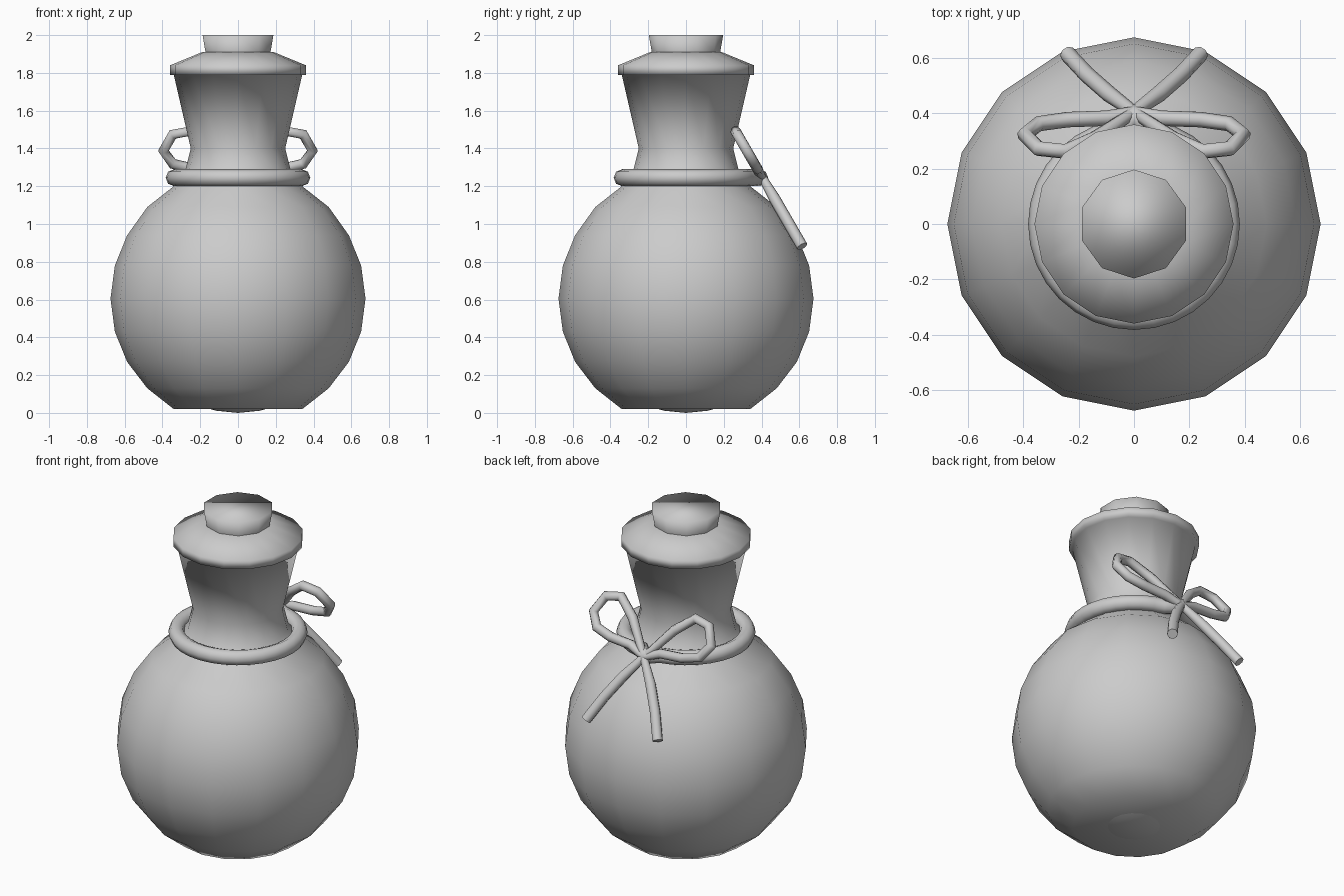
import bpy, bmesh, math

if "Cube" in bpy.data.objects:
    bpy.data.objects.remove(bpy.data.objects["Cube"])


def finish(name, bm):
    bmesh.ops.recalc_face_normals(bm, faces=bm.faces)
    for f in bm.faces:
        f.smooth = True
    me = bpy.data.meshes.new(name)
    bm.to_mesh(me)
    bm.free()
    ob = bpy.data.objects.new(name, me)
    bpy.context.collection.objects.link(ob)
    return ob


def lathe(name, profile, sides):
    """Revolve (radius, z) points, one vertex column on the y axis, capped ends."""
    bm = bmesh.new()
    rings = []
    for r, z in profile:
        rings.append([bm.verts.new((r * math.sin(2 * math.pi * i / sides),
                                    r * math.cos(2 * math.pi * i / sides), z))
                      for i in range(sides)])
    for a, b in zip(rings, rings[1:]):
        for i in range(sides):
            j = (i + 1) % sides
            bm.faces.new((a[i], a[j], b[j], b[i]))
    bm.faces.new(rings[0])
    bm.faces.new(rings[-1])
    return finish(name, bm)


def rope(name, points, radius, closed=False, thin_ends=()):
    cu = bpy.data.curves.new(name, 'CURVE')
    cu.dimensions = '3D'
    cu.bevel_depth = radius
    cu.bevel_resolution = 2
    cu.use_fill_caps = True
    sp = cu.splines.new('POLY')
    sp.points.add(len(points) - 1)
    for i, p in enumerate(points):
        sp.points[i].co = (*p, 1)
        if i in thin_ends:
            sp.points[i].radius = 0.75
    sp.use_cyclic_u = closed
    sp.use_smooth = True
    ob = bpy.data.objects.new(name, cu)
    bpy.context.collection.objects.link(ob)
    bpy.ops.object.select_all(action='DESELECT')
    ob.select_set(True)
    bpy.context.view_layer.objects.active = ob
    bpy.ops.object.convert(target='MESH')
    return ob


# round flask with flaring neck and lip
lathe("bottle", [(0.34, 0.02), (0.48, 0.13), (0.587, 0.27), (0.652, 0.43),
                 (0.675, 0.605), (0.652, 0.78), (0.587, 0.94), (0.48, 1.09),
                 (0.34, 1.20), (0.28, 1.28), (0.25, 1.40), (0.34, 1.79),
                 (0.36, 1.79), (0.36, 1.84), (0.19, 1.91)], 16)

# stopper
lathe("cork", [(0.17, 1.80), (0.181, 1.91), (0.197, 2.0)], 10)

# liquid inside, its lowest point just shows under the flask
bm = bmesh.new()
bmesh.ops.create_uvsphere(bm, u_segments=16, v_segments=16, radius=0.6)
bmesh.ops.translate(bm, verts=bm.verts, vec=(0, 0, 0.6))
finish("liquid", bm)

# cord around the neck, drawn out to the knot at the back
n = 32
ring = []
for i in range(n):
    a = 2 * math.pi * i / n
    r = 0.39 if i == 0 else 0.338
    ring.append((r * math.sin(a), r * math.cos(a), 1.245))
rope("neck_cord", ring, 0.045, closed=True)


# bow lies in one plane, tilted 30 degrees against the shoulder
def tilt(u, v):
    return (u, 0.405 - 0.5 * v, 1.245 + 0.866 * v)


loop = [(0, 0), (0.10, 0.045), (0.24, 0.055), (0.345, 0.085), (0.395, 0.165),
        (0.345, 0.265), (0.25, 0.285), (0.14, 0.19), (0, 0)]
tail = [(0, 0), (0.09, -0.13), (0.17, -0.27), (0.24, -0.42)]
for side, s in (("left", -1), ("right", 1)):
    rope("bow_loop_" + side, [tilt(s * u, v) for u, v in loop], 0.028,
         thin_ends=(0, len(loop) - 1))
    rope("bow_tail_" + side, [tilt(s * u, v) for u, v in tail], 0.03,
         thin_ends=(0,))
